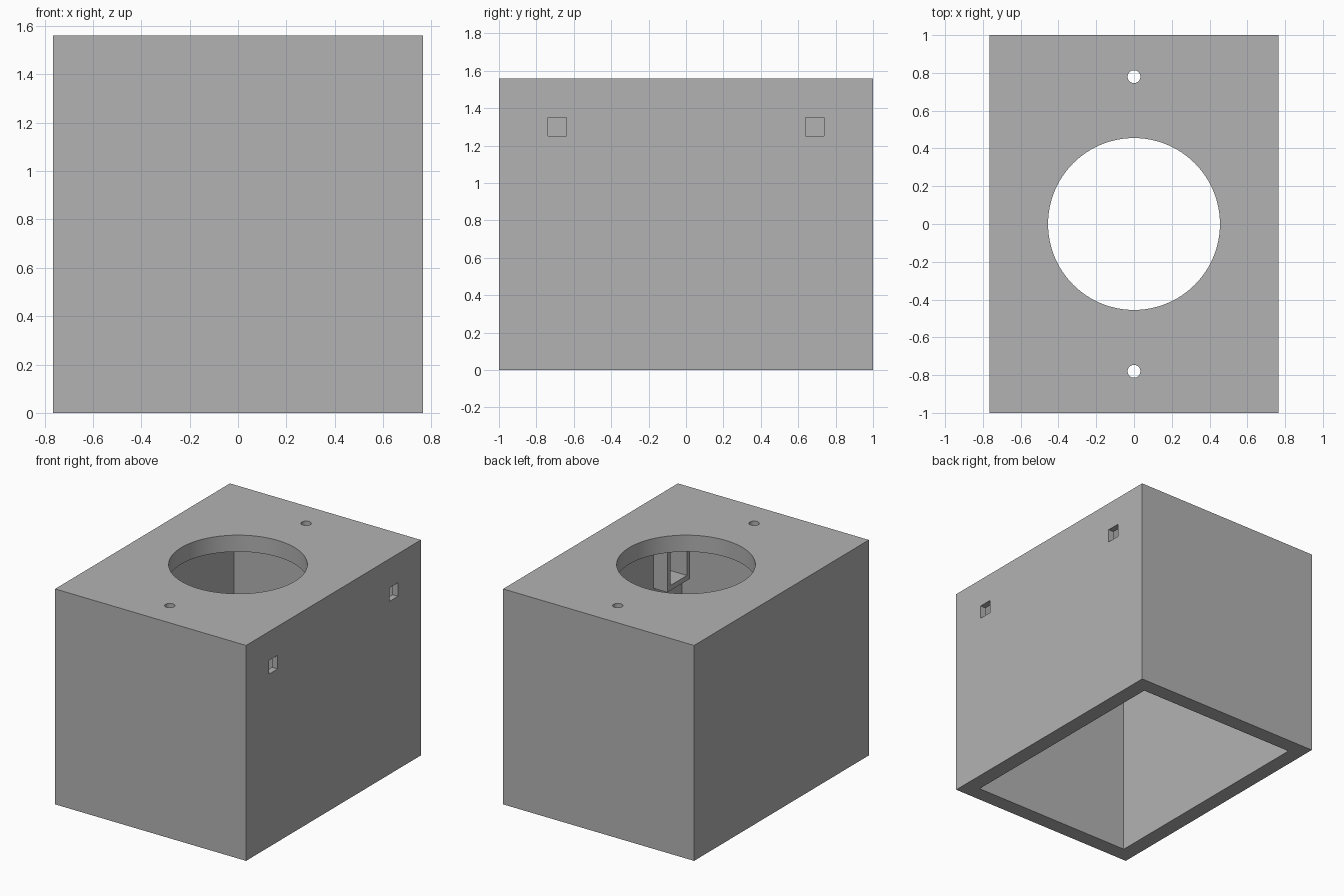
import bpy
import math

if "Cube" in bpy.data.objects:
    bpy.data.objects.remove(bpy.data.objects["Cube"], do_unlink=True)

WIDTH, DEPTH, HEIGHT = 1.53, 2.0, 1.56
WALL, ROOF, RIB = 0.115, 0.12, 0.037

grey = bpy.data.materials.new("plain grey")
grey.use_nodes = True
grey.diffuse_color = (0.45, 0.45, 0.45, 1)
grey.node_tree.nodes["Principled BSDF"].inputs["Base Color"].default_value = grey.diffuse_color


def block(name, low, high):
    """Box between two opposite corners."""
    centre = [(a + b) / 2 for a, b in zip(low, high)]
    bpy.ops.mesh.primitive_cube_add(size=1, location=centre)
    ob = bpy.context.object
    ob.name = name
    ob.scale = [b - a for a, b in zip(low, high)]
    bpy.ops.object.transform_apply(location=True, scale=True)
    ob.data.materials.append(grey)
    return ob


def drill(name, radius, y, sides):
    """Upright cylinder passing through the roof."""
    bpy.ops.mesh.primitive_cylinder_add(radius=radius, depth=0.6, vertices=sides,
                                        location=(0, y, HEIGHT))
    ob = bpy.context.object
    ob.name = name
    ob.data.materials.append(grey)
    return ob


def combine(target, tool, operation):
    """Apply a boolean and drop the tool."""
    tool.hide_render = True
    mod = target.modifiers.new(operation.title(), "BOOLEAN")
    mod.operation = operation
    mod.solver = "EXACT"
    mod.object = tool
    bpy.context.view_layer.objects.active = target
    bpy.ops.object.modifier_apply(modifier=mod.name)
    bpy.data.objects.remove(tool, do_unlink=True)


# Housing: box hollowed from below
x, y = WIDTH / 2, DEPTH / 2
housing = block("housing", (-x, -y, 0), (x, y, HEIGHT))
cavity = block("cavity_cutter", (WALL - x, WALL - y, -0.2), (x - WALL, y - WALL, HEIGHT - ROOF))
combine(housing, cavity, "DIFFERENCE")

# Large round opening and two screw holes in the roof
combine(housing, drill("opening_cutter", 0.455, 0, 96), "DIFFERENCE")
for side in (-1, 1):
    combine(housing, drill("screw_cutter", 0.034, side * 0.78, 24), "DIFFERENCE")

# Two pocket brackets inside the left wall, each with a square window
for side in (-1, 1):
    c = side * 0.688
    half = 0.131
    bracket = block("bracket", (0.54, c - half, 1.0), (x - 0.02, c + half, 1.5))
    combine(housing, bracket, "UNION")
    inner = half - RIB
    pocket = block("pocket_cutter", (0.45, c - inner, 1.0 + RIB), (x - 0.045, c + inner, 1.45))
    combine(housing, pocket, "DIFFERENCE")
    window = block("window_cutter", (0.6, c - 0.049, 1.252), (x + 0.1, c + 0.049, 1.35))
    combine(housing, window, "DIFFERENCE")

# Smooth round bores, crisp edges
bpy.ops.object.select_all(action="DESELECT")
housing.select_set(True)
bpy.context.view_layer.objects.active = housing
bpy.ops.object.shade_smooth_by_angle(angle=math.radians(30))
